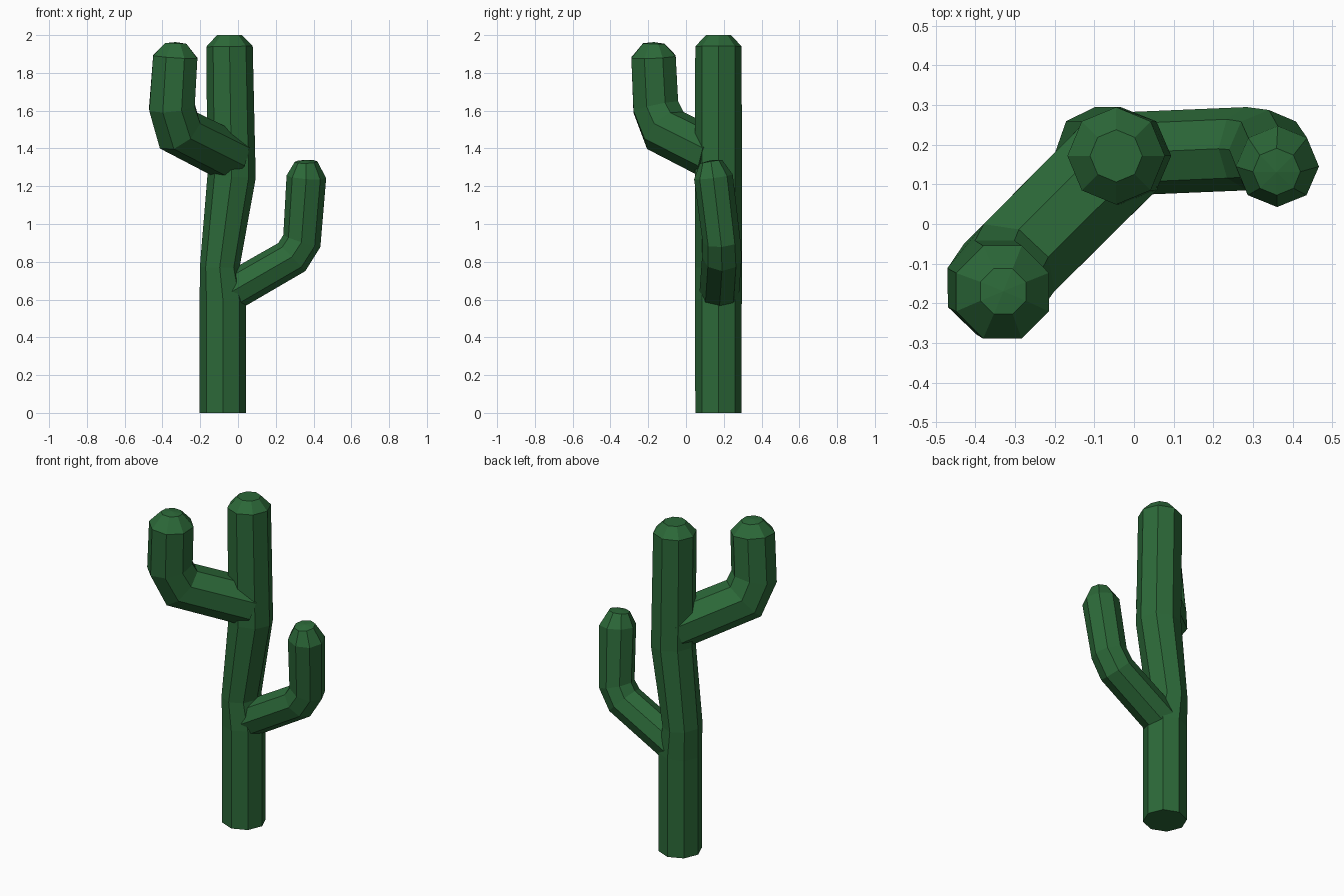
import bpy, bmesh, math
from mathutils import Vector

if "Cube" in bpy.data.objects:
    bpy.data.objects.remove(bpy.data.objects["Cube"])

green = bpy.data.materials.new("cactus_green")
green.diffuse_color = (0.025, 0.14, 0.04, 1)
green.use_nodes = True
green.node_tree.nodes["Principled BSDF"].inputs["Base Color"].default_value = green.diffuse_color


def limb(name, rings, side, phase, apex):
    """Eight-sided tube; rings are (x, y, z, side radius, other radius), mitred at bends."""
    pts = [Vector(r[:3]) for r in rings]
    bm = bmesh.new()
    loops = []
    last = len(pts) - 1
    for i, (p, r) in enumerate(zip(pts, rings)):
        before = (p - pts[max(i, 1) - 1]).normalized()
        after = (pts[min(i + 1, last)] - p).normalized()
        if i == 0:
            before = after
        if i >= last - 1:
            after = before
        t = (before + after).normalized()
        u = Vector(side)
        u = (u - t * u.dot(t)).normalized()
        v = t.cross(u)
        miter = 1 / max(0.5, t.dot(before))
        loop = []
        for k in range(8):
            a = math.radians(phase + 45 * k)
            loop.append(bm.verts.new(p + u * r[3] * math.cos(a) + v * r[4] * miter * math.sin(a)))
        loops.append(loop)
    for a, b in zip(loops, loops[1:]):
        for k in range(8):
            n = (k + 1) % 8
            bm.faces.new((a[k], a[n], b[n], b[k]))
    bm.faces.new(loops[0][::-1])
    # shallow fan on the tip
    tip = bm.verts.new(pts[-1] + (pts[-1] - pts[-2]).normalized() * apex)
    for k in range(8):
        bm.faces.new((loops[-1][k], loops[-1][(k + 1) % 8], tip))
    bmesh.ops.recalc_face_normals(bm, faces=bm.faces)
    me = bpy.data.meshes.new(name)
    bm.to_mesh(me)
    bm.free()
    me.materials.append(green)
    ob = bpy.data.objects.new(name, me)
    bpy.context.collection.objects.link(ob)


# Trunk, pinched just above the lower arm
limb("trunk", [
    (-0.08, 0.172, 0, 0.123, 0.123),
    (-0.08, 0.172, 0.60, 0.123, 0.123),
    (-0.097, 0.172, 0.77, 0.105, 0.123),
    (-0.034, 0.172, 1.25, 0.128, 0.123),
    (-0.045, 0.172, 1.94, 0.123, 0.123),
    (-0.045, 0.172, 2.0, 0.066, 0.066)], (1, 0, 0), 0, 0)

# Lower arm on the right
limb("right_arm", [
    (-0.05, 0.176, 0.632, 0.105, 0.102),
    (0.285, 0.19, 0.825, 0.105, 0.10),
    (0.338, 0.188, 0.91, 0.10, 0.10),
    (0.362, 0.145, 1.25, 0.103, 0.105),
    (0.36, 0.132, 1.33, 0.06, 0.06)], (0, 1, 0), 0, 0.008)

# Upper arm, reaching front left
limb("left_arm", [
    (-0.04, 0.165, 1.355, 0.135, 0.133),
    (-0.315, -0.11, 1.495, 0.133, 0.13),
    (-0.35, -0.16, 1.62, 0.13, 0.128),
    (-0.332, -0.172, 1.885, 0.127, 0.127),
    (-0.33, -0.17, 1.955, 0.062, 0.062)], (1, -1, 0), 22.5, 0.008)
